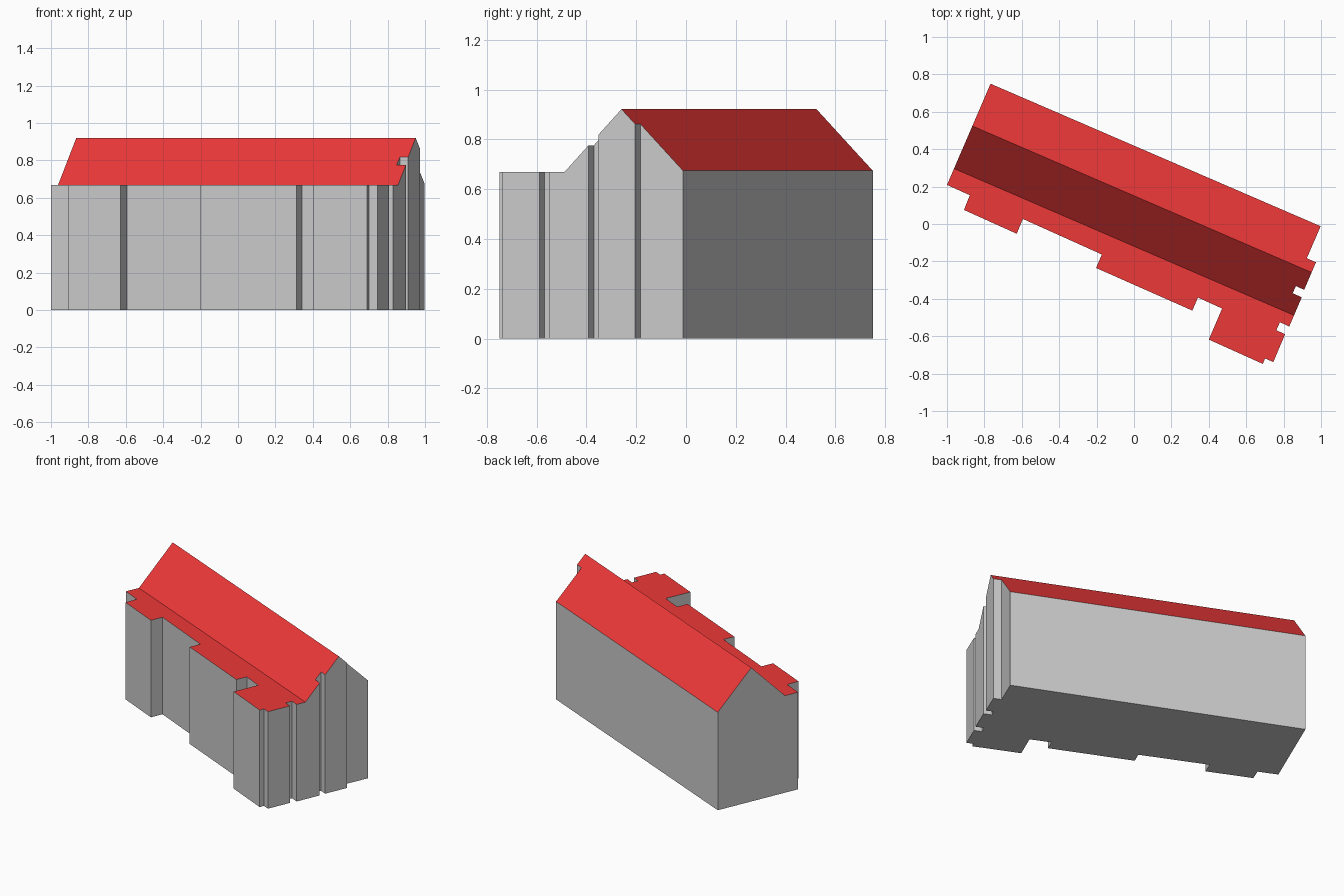
import bpy, bmesh
from mathutils import Vector

if "Cube" in bpy.data.objects:
    bpy.data.objects.remove(bpy.data.objects["Cube"])

# Footprint outline, clockwise from the back left corner
OUTLINE = [
    (-0.767, 0.75), (0.998, -0.012), (0.924, -0.183), (0.973, -0.205),
    (0.91, -0.352), (0.866, -0.332), (0.848, -0.37), (0.897, -0.392),
    (0.83, -0.548), (0.78, -0.525), (0.761, -0.568), (0.808, -0.589),
    (0.745, -0.738), (0.70, -0.719), (0.689, -0.748), (0.40, -0.618),
    (0.471, -0.452), (0.342, -0.393), (0.312, -0.463), (-0.203, -0.235),
    (-0.172, -0.163), (-0.594, 0.027), (-0.627, -0.052), (-0.909, 0.075),
    (-0.878, 0.154), (-1.0, 0.209)]
WALL_H, BACK_H, RIDGE_H = 0.668, 0.674, 0.921
RIDGE_D, EAVE_D = 0.246, 0.494          # distances from the back wall

back = Vector((*OUTLINE[0], 0))
along = (Vector((*OUTLINE[1], 0)) - back).normalized()
inward = Vector((along.y, -along.x, 0))  # from back wall toward the front


def roof_height(co):
    d = (co - back).dot(inward)
    if d < RIDGE_D:
        return BACK_H + (RIDGE_H - BACK_H) * max(d, 0) / RIDGE_D
    t = min((d - RIDGE_D) / (EAVE_D - RIDGE_D), 1)
    return RIDGE_H + (WALL_H - RIDGE_H) * t


def footprint():
    """Footprint faces split along the ridge and the front eave."""
    bm = bmesh.new()
    bm.faces.new([bm.verts.new((x, y, 0)) for x, y in reversed(OUTLINE)])
    for d in (RIDGE_D, EAVE_D):
        bmesh.ops.bisect_plane(bm, geom=bm.verts[:] + bm.edges[:] + bm.faces[:],
                               plane_co=back + inward * d, plane_no=inward)
    return bm


def finish(bm, name):
    mesh = bpy.data.meshes.new(name)
    bm.to_mesh(mesh)
    bm.free()
    obj = bpy.data.objects.new(name, mesh)
    bpy.context.collection.objects.link(obj)
    return obj


# Walls and floor, raised to meet the roof
bm = footprint()
rim = [e for e in bm.edges if e.is_boundary]
top = bmesh.ops.extrude_edge_only(bm, edges=rim)["geom"]
for v in top:
    if isinstance(v, bmesh.types.BMVert):
        v.co.z = roof_height(v.co)
floor = [f for f in bm.faces if all(v.co.z == 0 for v in f.verts)]
bmesh.ops.recalc_face_normals(bm, faces=bm.faces[:])
if floor[0].normal.z > 0:
    bmesh.ops.reverse_faces(bm, faces=bm.faces[:])
finish(bm, "walls")

# Gabled roof with the flat front extension
bm = footprint()
for v in bm.verts:
    v.co.z = roof_height(v.co)
bm.normal_update()
for f in bm.faces:
    if f.normal.z < 0:
        f.normal_flip()
roof = finish(bm, "roof")
red = bpy.data.materials.new("roof_red")
red.diffuse_color = (0.85, 0.04, 0.04, 1)
red.use_nodes = True
red.node_tree.nodes["Principled BSDF"].inputs["Base Color"].default_value = red.diffuse_color
roof.data.materials.append(red)
